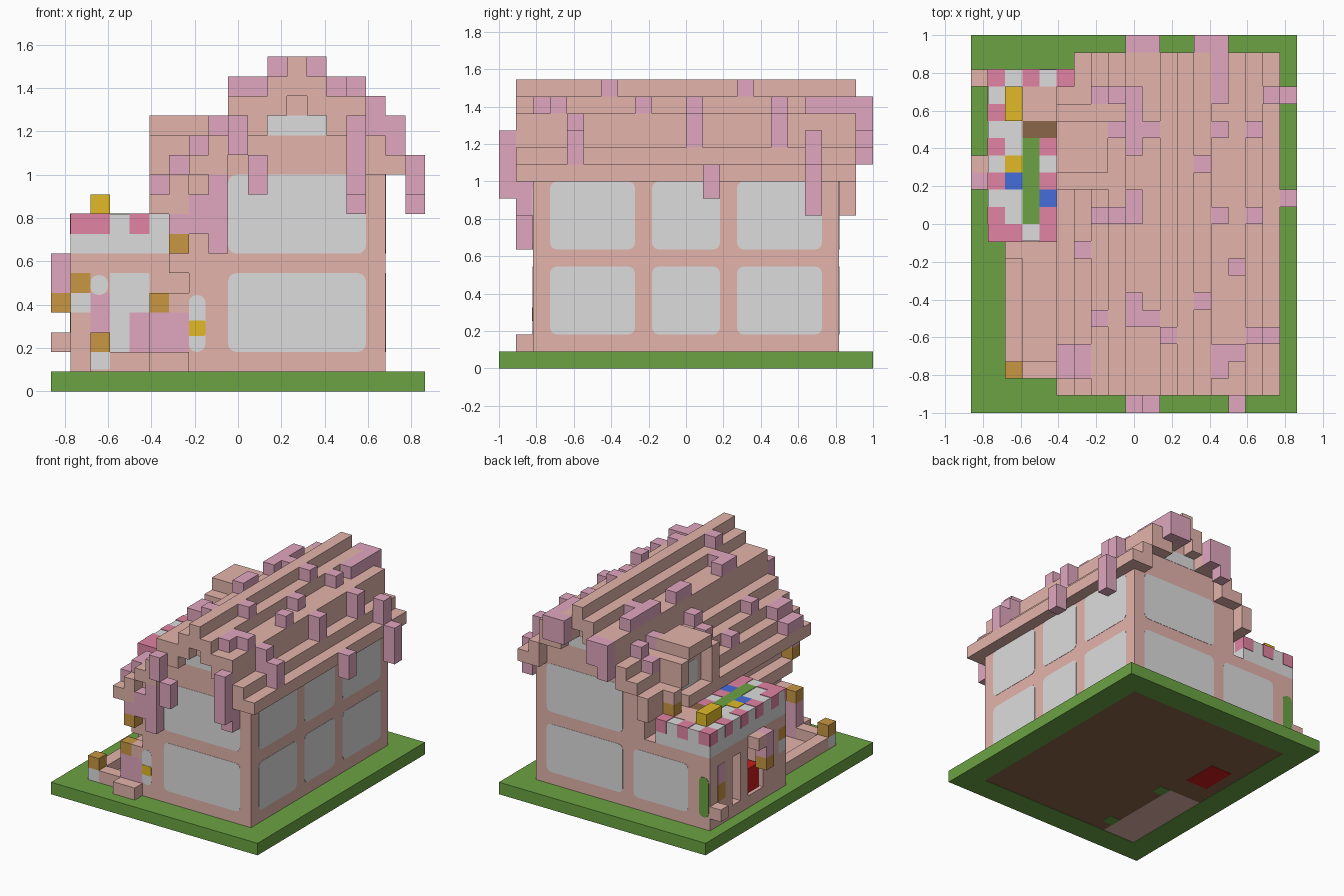
import bpy, bmesh
from mathutils import Vector

cube = bpy.data.objects.get("Cube")
if cube:
    bpy.data.objects.remove(cube, do_unlink=True)

U = 1 / 11                      # one block
ORIGIN = Vector((9.5, 11, 0))   # block coordinates of the model centre


def material(name, r, g, b):
    m = bpy.data.materials.new(name)
    m.use_nodes = True
    m.diffuse_color = (r, g, b, 1)
    m.node_tree.nodes["Principled BSDF"].inputs["Base Color"].default_value = (r, g, b, 1)
    return m


GREEN = material("grass green", .145, .365, .055)
PINK = material("wall pink", .77, .455, .41)
MAUVE = material("blossom mauve", .75, .39, .52)
HOT = material("stripe pink", .75, .23, .36)
WHITE = material("pale white", .72, .72, .72)
GOLD = material("gold", .75, .49, .02)
ORANGE = material("lantern orange", .58, .31, .055)
BLUE = material("blue", .06, .15, .7)
BROWN = material("wood brown", .26, .13, .065)
RED = material("red", .6, .012, .01)


def finish(bm, name, mat):
    bmesh.ops.recalc_face_normals(bm, faces=bm.faces)
    mesh = bpy.data.meshes.new(name)
    bm.to_mesh(mesh)
    bm.free()
    mesh.materials.append(mat)
    obj = bpy.data.objects.new(name, mesh)
    bpy.context.collection.objects.link(obj)


def part(name, mat, *boxes):
    """One object made of boxes given as x, x, y, y, z, z block bounds."""
    bm = bmesh.new()
    for x0, x1, y0, y1, z0, z1 in boxes:
        low, high = Vector((x0, y0, z0)), Vector((x1, y1, z1))
        for v in bmesh.ops.create_cube(bm, size=1)["verts"]:
            v.co = ((low + high) / 2 + v.co * (high - low) - ORIGIN) * U
    finish(bm, name, mat)


def cell(x, y, z0, z1):
    return (x, x + 1, y, y + 1, z0, z1)


def pane(name, mat, axis, wall, out, a0, a1, z0, z1, radius=.4):
    """Thin plate with rounded corners on a wall facing x or y."""
    bm = bmesh.new()
    verts = []
    for a, z in ((a0, z0), (a1, z0), (a1, z1), (a0, z1)):
        p = (wall, a, z) if axis == "x" else (a, wall, z)
        verts.append(bm.verts.new((Vector(p) - ORIGIN) * U))
    face = bm.faces.new(verts)
    bmesh.ops.bevel(bm, geom=verts, offset=radius * U, segments=3,
                    profile=.5, affect="VERTICES")
    ext = bmesh.ops.extrude_face_region(bm, geom=bm.faces[:])["geom"]
    step = Vector((out, 0, 0) if axis == "x" else (0, out, 0)) * .002
    bmesh.ops.translate(bm, vec=step, verts=[g for g in ext if isinstance(g, bmesh.types.BMVert)])
    finish(bm, name, mat)


# Ground and floor underside
part("grass_base", GREEN, (0, 19, 0, 22, .06, 1))
part("grass_rim", GREEN, (0, 2, 0, 22, 0, .1), (17, 19, 0, 22, 0, .1),
     (2, 17, 0, 2, 0, .1), (2, 17, 20, 22, 0, .1))
part("floor_underside", BROWN, (5, 17, 2, 20, .03, .1), (2, 5, 10, 20, .03, .1))
part("patio_underside", PINK, (2, 5, 2, 10, .03, .1))
part("floor_red_patch", RED, (3, 5, 12, 15, .01, .05))
part("floor_green_patch", GREEN, (5, 6, 9, 10, .01, .05), (5, 6, 3, 4, .01, .05))

# Main house
part("house_body", PINK, (7, 17, 2, 20, 1, 11), (6, 8, 2, 10, 6, 7))
for z0, z1 in ((2, 6), (7, 11)):
    for y0, y1 in ((3, 8), (9, 13), (14, 19)):
        pane("side_window", WHITE, "x", 17, 1, y0, y1, z0, z1)
    pane("front_window", WHITE, "y", 2, -1, 9, 16, z0, z1)
    pane("back_window", WHITE, "y", 20, 1, 9, 16, z0, z1)
pane("back_shop_window", WHITE, "y", 20, 1, 3, 8, 2, 6)
pane("small_window", WHITE, "y", 2, -1, 7, 7.85, 2, 4.9)
pane("small_window_gold", GOLD, "y", 1.97, -1, 7, 7.85, 2.8, 3.6, .1)

# Stepped roof, listed by distance from the ridge
tops = (17, 16, 15, 15, 13, 12)
RIDGE = 12
height = {5: 10, 6: 11}
roof, gable = [], []
for d, top in enumerate(tops):
    for x in {RIDGE - d, RIDGE + d}:
        height[x] = top
        low = max(top - 2, 11)
        roof.append((x, x + 1, 1, 21, low, top))
        if low > 11 and x in range(7, 17):
            gable.append((x, x + 1, 2, 20, 11, low))
roof += [(6, 7, 1, 21, 9, 11), (5, 6, 1, 17, 9, 10)]
part("stepped_roof", PINK, *roof)
part("gable", PINK, *gable)
for wall, out in ((2, -1), (20, 1)):
    pane("gable_window", WHITE, "y", wall, out, 11, 14, 13, 14, .05)

# Dormer on the right slope
part("dormer", PINK, (5, 8, 14, 17, 13, 14), (6, 8, 14, 17, 9, 13),
     (5, 8, 13, 14, 10, 13), (5, 8, 17, 18, 11, 13))
pane("dormer_window", WHITE, "x", 6, -1, 14.5, 16.5, 10, 12)

# Blossom lying on the roof: x, first y, last y
runs = ((7, 18, 19), (8, 18, 19), (9, 15, 19), (7, 16, 17), (8, 16, 17), (10, 16, 17),
        (7, 11, 12), (8, 11, 12), (9, 11, 13), (9, 5, 7), (10, 5, 6), (11, 4, 5),
        (5, 2, 4), (6, 2, 4), (7, 5, 6), (6, 9, 10), (13, 6, 7), (13, 14, 15),
        (14, 16, 17), (14, 18, 21), (14, 11, 12), (15, 8, 9), (14, 2, 4), (15, 3, 4))
part("roof_blossom", MAUVE, *[(x, x + 1, a, b, height[x], height[x] + 1) for x, a, b in runs])
part("tall_blossom", MAUVE, *[cell(17, y, 12, 14) for y in (4, 18)],
     *[cell(16, y, 13, 15) for y in (4, 11, 16)])

# Blossom hanging from the eaves and gable ends
part("hanging_blossom", MAUVE,
     cell(15, 0, 10, 14), cell(15, 1, 9, 13), cell(9, 0, 12, 14), cell(10, 0, 10, 12),
     cell(9, 21, 12, 15), cell(10, 21, 13, 15), cell(13, 21, 14, 16), cell(14, 21, 14, 16),
     cell(18, 18, 9, 12), cell(18, 12, 10, 12), cell(8, 1, 7, 11),
     cell(7, 1, 8, 10), cell(6, 1, 8, 10))
part("hanging_lantern", ORANGE, cell(6, 1, 7, 8))

# Shop wing with an open front
part("shop_walls", PINK, (3, 7, 10, 20, 1, 7), (1, 3, 10, 20, 6, 7),
     (1, 3, 17, 20, 1, 6), (1, 3, 11, 13, 1, 6), (1, 2, 15, 16, 1, 6), (1, 3, 13, 17, 1, 2),
     (1, 2, 10, 11, 1, 4), (2, 3, 10, 11, 1, 3), (2, 3, 10, 11, 5, 6))
part("shop_ledges", PINK, cell(0, 14, 6, 7), cell(0, 19, 2, 3))
part("red_counter", RED, (1.3, 2.3, 13.2, 14.6, 2, 4))
part("shop_blossom", MAUVE, cell(0, 13, 5, 7), cell(2, 10, 3, 5))
part("shop_lanterns", ORANGE, cell(0, 13, 4, 5), cell(1, 10, 5, 6))
part("lantern_stand", WHITE, cell(1, 10, 4, 5))
pane("shop_side_lantern", ORANGE, "x", 1, -1, 18, 19, 3, 4.4, .05)
pane("shop_side_blossom", MAUVE, "x", 1, -1, 18, 19, 4.4, 6, .05)
pane("green_door", GREEN, "y", 20, 1, 1.1, 2, 2, 5.3)
pane("shop_front_window", WHITE, "y", 10, -1, 3, 5, 4, 6, .05)
pane("shop_front_panel", WHITE, "y", 10, -1, 3, 4, 2, 4, .05)
pane("shop_front_blossom", MAUVE, "y", 10, -1, 4, 5, 2, 4, .05)
pane("shop_round_window", WHITE, "y", 10, -1, 2, 2.9, 4.9, 5.9)

# Striped awning roof
part("awning", WHITE, (1, 6, 10, 20, 7, 9))
E = .04
part("awning_stripes", HOT,
     *[(1 - E, 2, y, y + 1, 8, 9 + E) for y in range(11, 20, 2)],
     *[(x, x + 1, 19, 20 + E, 8, 9 + E) for x in (1, 3, 5)],
     *[(x, x + 1, 10 - E, 11, 8, 9 + E) for x in (1, 2, 4)],
     *[cell(4, y, 8.9, 9 + E) for y in (11, 13, 15)])
part("terrace_green", GREEN, (3, 4, 11, 16, 8.9, 9 + E))
part("terrace_blue", BLUE, cell(2, 13, 8.9, 9 + E), cell(4, 12, 8.9, 9 + E))
part("terrace_gold", GOLD, cell(2, 14, 8.9, 9 + E), (2, 3, 17, 19, 9, 10))
part("terrace_wood", BROWN, (3, 5, 16, 17, 8.9, 9 + E))
part("terrace_floor", PINK, (3, 6, 17, 19, 8.9, 9 + E), cell(5, 18, 10, 11))
part("terrace_lantern", ORANGE, cell(5, 18, 9, 10))

# Patio, steps and gate posts
part("patio", PINK, (2, 7, 2, 10, 1, 1.1), (2, 3, 3, 9, 1, 2),
     (3, 5, 2, 3, 1, 2), (5, 7, 1, 2, 1, 2))
part("gate_column", MAUVE, (5, 7, 2, 3, 1, 4))
part("gate_cap", PINK, cell(6, 2, 4, 5))
part("gate_lantern", ORANGE, cell(5, 2, 4, 5))
part("corner_post", WHITE, cell(2, 2, 1, 2))
part("corner_lantern", ORANGE, cell(2, 2, 2, 3))
